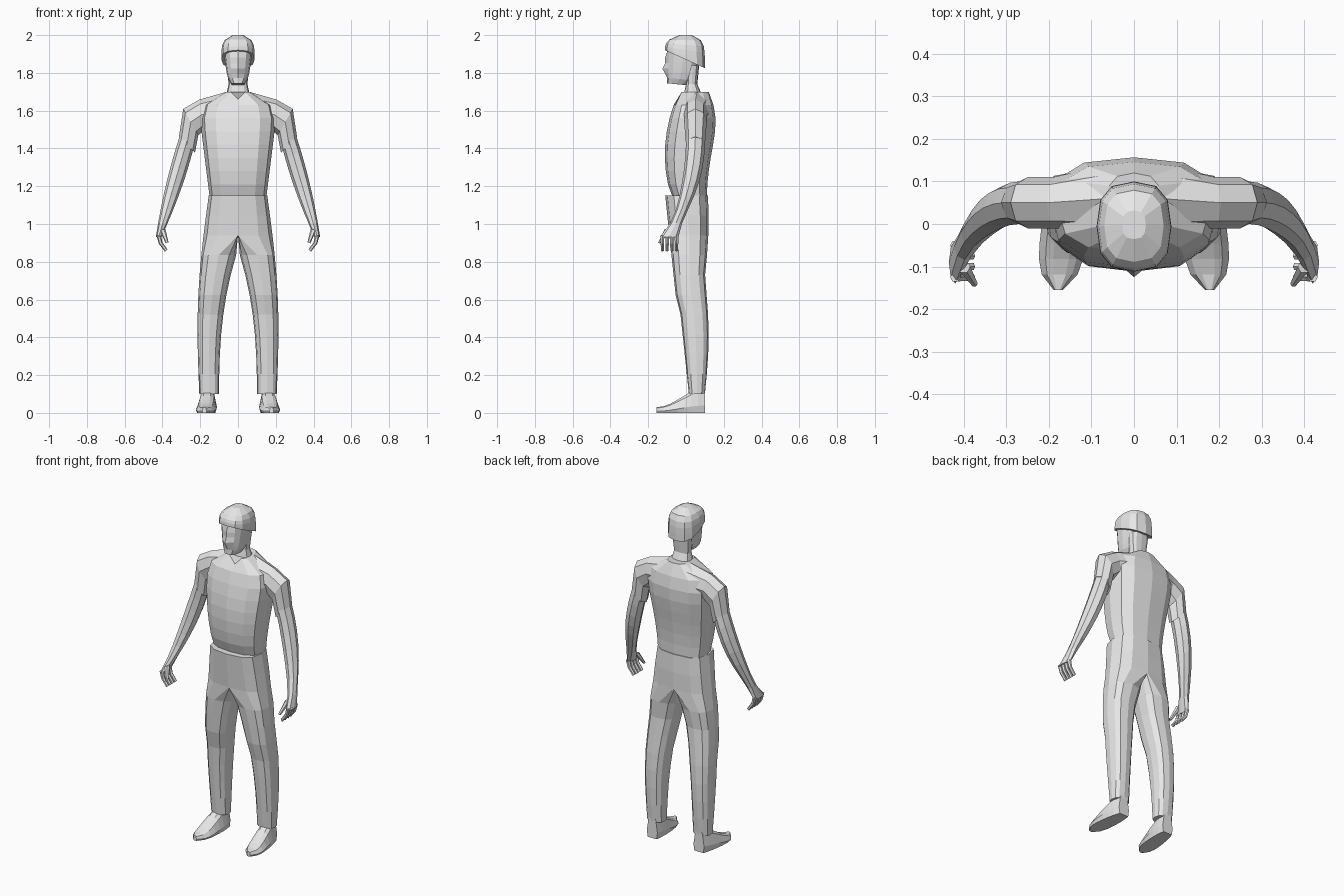
import bpy, bmesh
from math import sin, cos, radians, sqrt, pi
from mathutils import Vector

if "Cube" in bpy.data.objects:
    bpy.data.objects.remove(bpy.data.objects["Cube"])

grey = bpy.data.materials.new("plain grey")
grey.use_nodes = True
colour = (0.8, 0.8, 0.8, 1)
grey.diffuse_color = colour
grey.node_tree.nodes["Principled BSDF"].inputs["Base Color"].default_value = colour


def mix(start, end, t):
    return start + (end - start) * t


def steps(count):
    """Evenly spaced fractions from zero to one."""
    return [i / count for i in range(count + 1)]


def rounded(value, power=0.75):
    """Soften a sine or cosine so that rings become slightly boxy."""
    if abs(value) < 1e-6:
        return 0.0
    return abs(value) ** power * (1 if value > 0 else -1)


def ring(z, centre, outer, inner, front, back, slope=0.0, tip=0.0):
    """Twelve-point ring around the z axis, first point at front centre."""
    points = []
    for i in range(12):
        angle = pi * i / 6 - pi / 2
        side = rounded(cos(angle))
        x = centre + side * (outer if side > 0 else inner)
        y = (front + back) / 2 + (back - front) / 2 * rounded(sin(angle))
        points.append(Vector((x, y, z + slope * y)))
    points[0].y -= tip
    return points


def body_ring(z, half, front, back, slope=0.0, tip=0.0):
    return ring(z, 0, half, half, front, back, slope, tip)


def limb_ring(x, y, z, depth, width, tilt, sides=8):
    """Ring spanned by the y axis and an axis tilted up from x."""
    across = Vector((cos(radians(tilt)), 0, sin(radians(tilt)))) * width
    along = Vector((0, depth, 0))
    turns = [2 * pi * i / sides for i in range(sides)]
    return [Vector((x, y, z)) + across * cos(a) + along * sin(a) for a in turns]


def loft(name, strips, mirror=False):
    """Skin each strip of rings, close its ends and optionally mirror it."""
    bm = bmesh.new()
    for rings in strips:
        rows = [[bm.verts.new(p) for p in points] for points in rings]
        for low, high in zip(rows, rows[1:]):
            for i in range(len(low)):
                bm.faces.new((low[i - 1], low[i], high[i], high[i - 1]))
        bm.faces.new(rows[0])
        bm.faces.new(rows[-1])
    # drop walls lying on the mirror plane
    hidden = [f for f in bm.faces if all(abs(v.co.x) < 1e-5 for v in f.verts)]
    bmesh.ops.delete(bm, geom=hidden, context="FACES")
    bmesh.ops.remove_doubles(bm, verts=bm.verts, dist=1e-5)
    bmesh.ops.recalc_face_normals(bm, faces=bm.faces)
    mesh = bpy.data.meshes.new(name)
    bm.to_mesh(mesh)
    bm.free()
    mesh.materials.append(grey)
    part = bpy.data.objects.new(name, mesh)
    bpy.context.collection.objects.link(part)
    if mirror:
        part.modifiers.new("Mirror", "MIRROR")


# shirt body: full chest, rounded upper back, notched neckline
def shirt_ring(t):
    half = 0.15 + 0.07 * t - 0.155 * t ** 12
    front = mix(-0.07, -0.03, t) - 0.06 * max(sin(pi * t), 0) ** 0.7
    back = mix(0.11, 0.12, t) + 0.04 * sin(pi * t * t)
    return body_ring(mix(1.14, 1.7, t), half, front, back)


shirt = [shirt_ring(t) for t in steps(8)]
shirt[-1][0].z -= 0.04
loft("shirt", [shirt])

# sleeves run from the collar over the shoulder to a slanted cuff
collar = limb_ring(0.06, 0.06, 1.6, 0.08, 0.1, 90)
shoulder = limb_ring(0.19, 0.05, 1.58, 0.06, 0.08, 80)
upper = limb_ring(0.25, 0.05, 1.54, 0.06, 0.08, 60)
cuff = limb_ring(0.27, 0.05, 1.42, 0.05, 0.06, 45)
loft("sleeves", [[collar, shoulder, upper, cuff]], mirror=True)


# bare arms narrow to the wrist, then flatten into the palm
def arm_ring(t):
    depth = 0.05 - 0.02 * sin(pi * t ** 3)
    width = 0.05 - 0.035 * t * t
    return limb_ring(mix(0.27, 0.42, t), 0.05 - 0.14 * t * t, mix(1.44, 0.93, t),
                     depth, width, 45 * (1 - t))


loft("arms", [[arm_ring(t) for t in steps(7)]], mirror=True)


# curled fingers and a forward thumb
def finger_ring(y, t):
    size = mix(0.012, 0.009, t)
    return limb_ring(0.42 - 0.04 * t * t, y, mix(0.94, 0.86, t), size, size, -40 * t, sides=6)


def thumb_ring(t):
    size = mix(0.016, 0.008, t)
    return limb_ring(mix(0.4, 0.375, t), mix(-0.1, -0.14, t), mix(0.97, 0.9, t),
                     size, size, -15, sides=6)


digits = [[finger_ring(mix(-0.125, -0.05, k), t) for t in steps(2)] for k in steps(3)]
digits.append([thumb_ring(t) for t in steps(2)])
loft("fingers", digits, mirror=True)


# trousers: separate legs that merge at the crotch into half rings
def leg_ring(t):
    outer = mix(0.205, 0.155, t) + 0.03 * sin(pi * t)
    inner = max(0, 0.1 * (1 - (t / 0.73) ** 2.5))
    centre = (outer + inner) / 2 if inner > 0 else 0
    knee = 0.015 if t < 0.45 else 0
    front = knee - 0.11 * t
    back = 0.1 + 0.02 * abs(sin(1.7 * pi * t))
    return ring(mix(0.1, 1.15, t), centre, outer - centre, centre - inner, front, back)


loft("trousers", [[leg_ring(t) for t in steps(10)]], mirror=True)


# feet run from heel to toe on a flat sole
def foot_ring(t):
    half = 0.055 * (1 - 0.8 * t ** 8) - 0.02 * (1 - t) ** 4
    top = 0.08 + 0.05 * cos(pi * t)
    right = [(0.85, 0), (1, 0.3), (0.7, 0.85), (0.35, 1)]
    outline = right + [(-across, up) for across, up in reversed(right)]
    return [Vector((mix(0.155, 0.178, t) + half * across, mix(0.1, -0.155, t), top * up))
            for across, up in outline]


loft("feet", [[foot_ring(t) for t in steps(7)]], mirror=True)

# neck
neck_base = body_ring(1.65, 0.07, -0.02, 0.1)
neck_middle = body_ring(1.74, 0.05, 0, 0.06)
neck_top = body_ring(1.84, 0.06, 0, 0.07)
loft("neck", [[neck_base, neck_middle, neck_top]])

# head: lips, nose and brow push out the front centre line
features = {2: 0.01, 3: 0.025, 4: 0.01, 5: 0.01}
head = []
for level, t in enumerate(steps(7)):
    root = sqrt(t)
    slope = -0.1 if t < 0.2 else 0
    head.append(body_ring(mix(1.735, 1.94, t), mix(0.036, 0.078, root), -0.1,
                          mix(0, 0.085, root), slope, features.get(level, 0)))
loft("head", [head])


# hair cap with a hairline that drops toward the nape
def hair_ring(t):
    size = sqrt(1 - 0.9 * t ** 4)
    return body_ring(mix(1.87, 2, t), 0.088 * size, -0.112 * size, 0.1 * size,
                     -0.45 * (1 - t) ** 2)


loft("hair", [[hair_ring(t) for t in steps(5)]])
